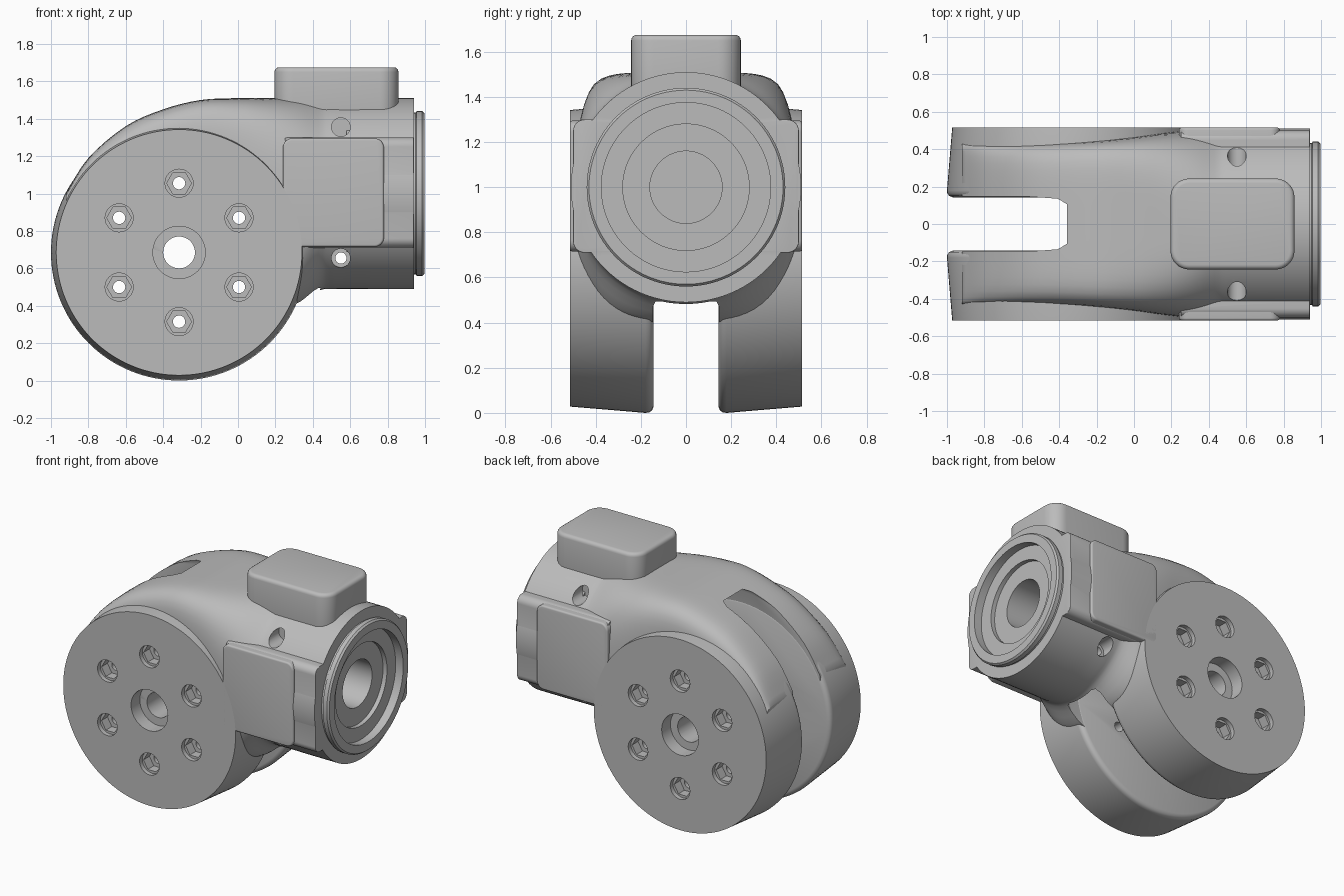
import bpy, bmesh
from math import sin, cos, pi, radians
from mathutils import Matrix, Vector

if "Cube" in bpy.data.objects:
    bpy.data.objects.remove(bpy.data.objects["Cube"])

grey = bpy.data.materials.new("plain grey")
grey.use_nodes = True
GREY = (0.5, 0.5, 0.5, 1)
grey.diffuse_color = GREY
grey.node_tree.nodes["Principled BSDF"].inputs["Base Color"].default_value = GREY

PX, PZ = -0.315, 0.685      # pivot of the fork lugs
AZ = 1.0                    # height of the socket axis


def add(name, bm):
    bmesh.ops.recalc_face_normals(bm, faces=bm.faces)
    me = bpy.data.meshes.new(name)
    bm.to_mesh(me)
    bm.free()
    me.materials.append(grey)
    ob = bpy.data.objects.new(name, me)
    bpy.context.collection.objects.link(ob)
    return ob


def lathe(name, profile, axis, origin, sides=96):
    """Closed solid turned about 'X' or 'Y'; profile holds (radius, position)."""
    bm = bmesh.new()
    rings = []
    for r, p in profile:
        ring = []
        for i in range(sides):
            a = 2 * pi * i / sides
            u, v = r * cos(a), r * sin(a)
            co = (p, u, v) if axis == "X" else (u, p, v)
            ring.append(bm.verts.new(Vector(co) + Vector(origin)))
        rings.append(ring)
    skin(bm, rings)
    return add(name, bm)


def skin(bm, rings):
    for a, b in zip(rings, rings[1:]):
        n = len(a)
        for i in range(n):
            bm.faces.new((a[i], a[(i + 1) % n], b[(i + 1) % n], b[i]))
    bm.faces.new(rings[0])
    bm.faces.new(rings[-1])


def box(name, lo, hi, axis, corner, edge):
    """Block with corners rounded about one axis, then softened edges."""
    bm = bmesh.new()
    lo, hi = Vector(lo), Vector(hi)
    bmesh.ops.create_cube(bm, size=1, matrix=Matrix.Translation((lo + hi) / 2)
                          @ Matrix.Diagonal((*(hi - lo), 1)))
    along = [e for e in bm.edges
             if abs((e.verts[0].co - e.verts[1].co).normalized()[axis]) > 0.9]
    bmesh.ops.bevel(bm, geom=along, offset=corner, segments=8, profile=0.5, affect="EDGES")
    sharp = [e for e in bm.edges if e.calc_face_angle() > 0.8]
    bmesh.ops.bevel(bm, geom=sharp, offset=edge, segments=4, profile=0.5, affect="EDGES")
    return add(name, bm)


def boolean(target, others, operation="DIFFERENCE"):
    for c in others:
        m = target.modifiers.new("cut", "BOOLEAN")
        m.operation, m.solver, m.object = operation, "EXACT", c
    dg = bpy.context.evaluated_depsgraph_get()
    me = bpy.data.meshes.new_from_object(target.evaluated_get(dg))
    target.modifiers.clear()
    target.data = me


# Housing: lofted rounded sections from fork to socket
# x, half width, bottom, top, squareness
stations = [
    (-0.92, 0.43, 0.80, 1.00, 7), (-0.80, 0.43, 0.72, 1.19, 7),
    (-0.60, 0.43, 0.65, 1.36, 7), (-0.40, 0.435, 0.60, 1.45, 7),
    (-0.20, 0.445, 0.55, 1.50, 7), (0.00, 0.465, 0.48, 1.51, 5.5),
    (0.15, 0.485, 0.40, 1.51, 4.2), (0.30, 0.50, 0.40, 1.51, 3),
    (0.43, 0.51, 0.48, 1.51, 2.1), (0.52, 0.51, 0.49, 1.51, 2),
    (0.72, 0.51, 0.49, 1.51, 2), (0.94, 0.51, 0.49, 1.51, 2),
]


def smooth_stations(keys, steps=4):
    out = []
    for i in range(len(keys) - 1):
        p0, p1, p2 = keys[max(i - 1, 0)], keys[i], keys[i + 1]
        p3 = keys[min(i + 2, len(keys) - 1)]
        for s in range(steps):
            t = s / steps
            out.append([b + t * ((c - a) + t * ((2 * a - 5 * b + 4 * c - d)
                        + t * (3 * (b - c) + d - a))) / 2
                        for a, b, c, d in zip(p0, p1, p2, p3)])
    return out + [keys[-1]]


bm = bmesh.new()
rings = []
for x, w, zb, zt, n in smooth_stations(stations):
    ring = []
    for i in range(96):
        c, s = cos(2 * pi * i / 96), sin(2 * pi * i / 96)
        r = (abs(c) ** n + abs(s) ** n) ** (-1 / n)
        ring.append(bm.verts.new((x, w * c * r, (zt + zb) / 2 + (zt - zb) / 2 * s * r)))
    rings.append(ring)
skin(bm, rings)
housing = add("housing", bm)

# Flat-sided block around the socket
block = box("block", (0.25, -0.5, 0.71), (0.94, 0.5, 1.3), 0, 0.05, 0.004)
boolean(housing, [block], "UNION")

# Fork slot and socket cavity
slot = lathe("slot", [(0.74, -0.146), (0.768, -0.135), (0.78, -0.105),
                      (0.78, 0.105), (0.768, 0.135), (0.74, 0.146)], "Y", (PX, 0, PZ), 128)
flats = lathe("slot_sides", [(1.1, -0.146), (1.1, 0.146)], "Y", (PX - 0.9, 0, PZ))
cavity = lathe("cavity", [(0.43, 0.6), (0.43, 1.2)], "X", (0, 0, AZ))

# Pivot bore and ring of six bolt holes with hexagonal pockets
bores = [lathe("pivot_bore", [(0.085, -1), (0.085, 1)], "Y", (PX, 0, PZ), 48)]
pockets = [(0.14, 0.42, 48, (PX, 0, PZ))]
for k in range(6):
    a = radians(30 + 60 * k)
    at = (PX + 0.37 * cos(a), 0, PZ + 0.37 * sin(a))
    bores.append(lathe("bolt_bore", [(0.033, -1), (0.033, 1)], "Y", at, 24))
    pockets += [(0.075, 0.485, 32, at), (0.066, 0.42, 6, at)]
for r, depth, sides, at in pockets:
    for s in (-1, 1):
        bores.append(lathe("pocket", [(r, s * depth), (r, s)], "Y", at, sides))

# Small side holes in the socket: upper blind, lower through
lower = (0.55, 0, 0.655)
side_holes = [lathe("through_hole", [(0.03, -1), (0.03, 1)], "Y", lower, 24)]
for s in (-1, 1):
    side_holes.append(lathe("upper_hole", [(0.05, s * 0.27), (0.05, s)], "Y",
                            (0.55, 0, 1.355), 32))
    side_holes.append(lathe("lower_hole", [(0.05, s * 0.3), (0.05, s)], "Y", lower, 32))
boolean(housing, [slot, cavity] + bores + side_holes)

# Fork lugs: tapered discs
parts = [housing]
for name, s in (("left_lug", 1), ("right_lug", -1)):
    lug = lathe(name, [(0.655, s * 0.143), (0.673, s * 0.15), (0.683, s * 0.163),
                       (0.685, s * 0.18), (0.657, s * 0.515)], "Y", (PX, 0, PZ), 128)
    boolean(lug, bores)
    parts.append(lug)

# Stepped socket ring with a blind centre bore
parts.append(lathe("socket_ring", [
    (0.432, 0.58), (0.432, 0.95), (0.44, 0.955), (0.44, 0.985), (0.43, 0.997),
    (0.375, 0.997), (0.375, 0.94), (0.28, 0.94), (0.28, 0.91), (0.16, 0.91),
    (0.16, 0.62)], "X", (0, 0, AZ)))

# Side pads and top cover
for name, s in (("left_pad", 1), ("right_pad", -1)):
    ys = sorted((s * 0.38, s * 0.515))
    parts.append(box(name, (0.24, ys[0], 0.715), (0.78, ys[1], 1.295), 1, 0.05, 0.012))
parts.append(box("top_cover", (0.195, -0.243, 1.35), (0.858, 0.243, 1.675), 2, 0.1, 0.025))

# Remove cutters and finish shading
for c in [block, slot, flats, cavity] + bores + side_holes:
    bpy.data.objects.remove(c)
bpy.ops.object.select_all(action="DESELECT")
for ob in parts:
    ob.select_set(True)
bpy.context.view_layer.objects.active = housing
bpy.ops.object.shade_smooth_by_angle(angle=radians(32))
